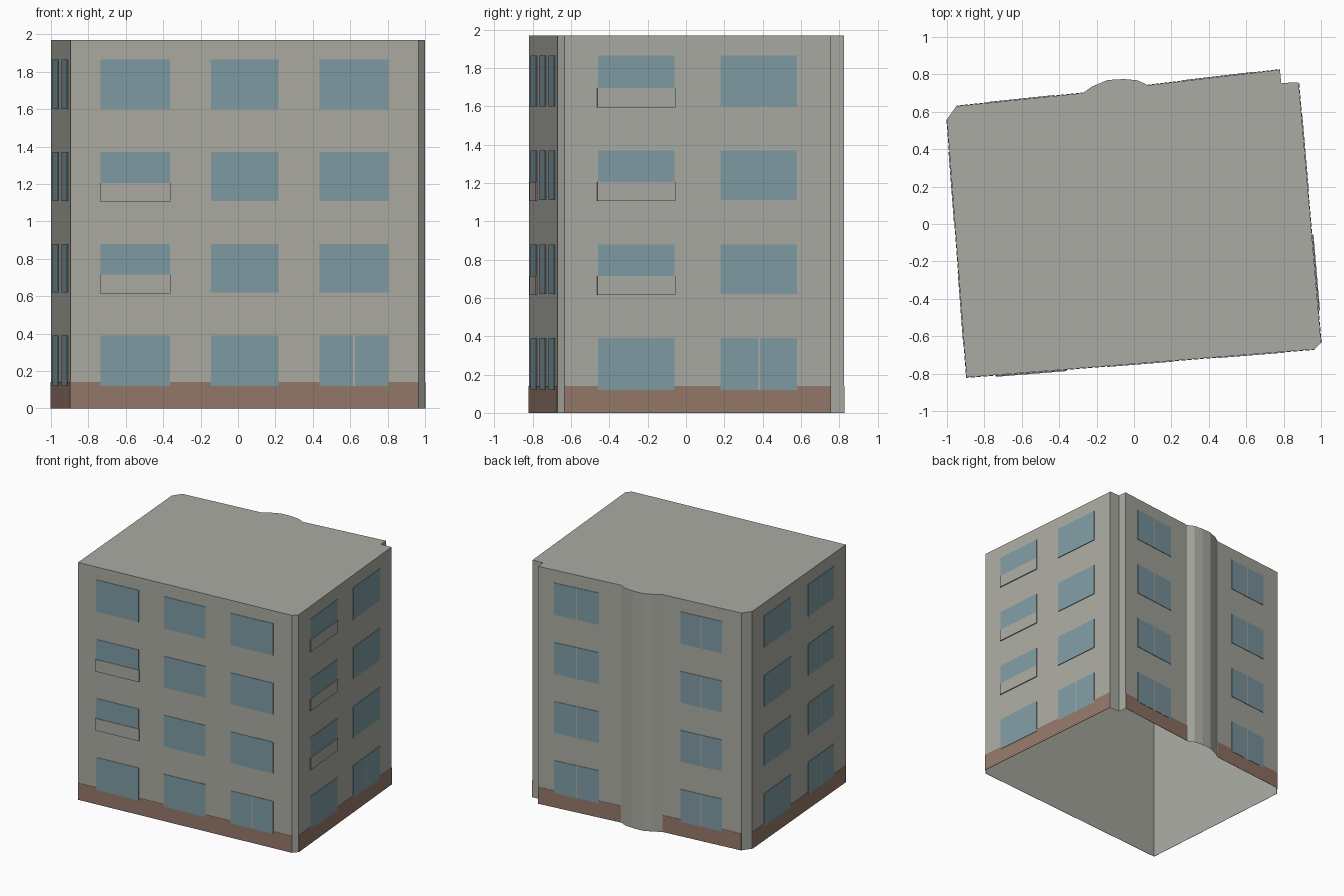
import bpy, bmesh
from mathutils import Vector

cube = bpy.data.objects.get("Cube")
if cube:
    bpy.data.objects.remove(cube, do_unlink=True)


def material(name, rgb):
    m = bpy.data.materials.new(name)
    m.use_nodes = True
    m.diffuse_color = (*rgb, 1)
    m.node_tree.nodes["Principled BSDF"].inputs["Base Color"].default_value = (*rgb, 1)
    return m


plaster = material("plaster_grey", (0.41, 0.41, 0.37))
glass = material("window_blue", (0.21, 0.33, 0.37))
brick = material("plinth_brown", (0.30, 0.19, 0.145))

HEIGHT = 1.97
FLOORS = [(0.12, 0.39), (0.62, 0.88), (1.11, 1.37), (1.60, 1.865)]

# Wall corners, counter-clockwise
front_wall = [Vector((-0.895, -0.82)), Vector((0.965, -0.67))]
right_wall = [Vector((1.0, -0.635)), Vector((0.88, 0.757))]
notch = Vector((0.787, 0.754))
back_wall = [Vector((0.78, 0.825)), Vector((0.075, 0.742))]
bay = [Vector(p) for p in [(0.02, 0.768), (-0.055, 0.775), (-0.14, 0.77), (-0.22, 0.737)]]
back_wall_2 = [Vector((-0.275, 0.70)), Vector((-0.95, 0.63))]
left_wall = [Vector((-1.0, 0.56)), Vector((-0.895, -0.82))]


def mesh_object(name, bm, *mats):
    mesh = bpy.data.meshes.new(name)
    bm.to_mesh(mesh)
    bm.free()
    for m in mats:
        mesh.materials.append(m)
    ob = bpy.data.objects.new(name, mesh)
    bpy.context.collection.objects.link(ob)
    return ob


def prism(bm, outline, z0, z1, bottom=True):
    low = [bm.verts.new((p.x, p.y, z0)) for p in outline]
    top = [bm.verts.new((p.x, p.y, z1)) for p in outline]
    n = len(outline)
    for i in range(n):
        j = (i + 1) % n
        bm.faces.new((low[i], low[j], top[j], top[i]))
    bm.faces.new(top)
    if bottom:
        bm.faces.new(low[::-1])


def slab(bm, wall, axis, c0, c1, z0, z1, depth):
    """Thin plate on a wall between two coordinates along one axis."""
    a, b = wall
    d = b - a
    out = Vector((d.y, -d.x)).normalized()
    p, q = [a + d * ((c - a[axis]) / d[axis]) for c in (c0, c1)]
    if (q - p).dot(d) < 0:
        p, q = q, p
    prism(bm, [p + out * depth, q + out * depth, q + out * 0.001, p + out * 0.001], z0, z1)


# Building shell with flat roof, open underneath
bm = bmesh.new()
prism(bm, front_wall + right_wall + [notch] + back_wall + bay + back_wall_2 + left_wall,
      0, HEIGHT, bottom=False)
mesh_object("building_shell", bm, plaster)

# Plinth along the straight walls
bm = bmesh.new()
for wall, axis in [(front_wall, 0), (right_wall, 1), (back_wall, 0),
                   (back_wall_2, 0), (left_wall, 1)]:
    slab(bm, wall, axis, wall[0][axis], wall[1][axis], 0, 0.14, 0.003)
mesh_object("plinth", bm, brick)

# Window columns: name, wall, axis, extent, floors split in two panes, floors with parapet
EVERY = {0, 1, 2, 3}
COLUMNS = [
    ("front_left_end", front_wall, 0, -0.735, -0.365, set(), {1, 2}),
    ("front_middle", front_wall, 0, -0.145, 0.215, set(), set()),
    ("front_right_end", front_wall, 0, 0.435, 0.805, {0}, set()),
    ("side_near", right_wall, 1, -0.46, -0.06, set(), {1, 2, 3}),
    ("side_far", right_wall, 1, 0.18, 0.58, {0}, set()),
    ("back_one", back_wall, 0, 0.262, 0.643, EVERY, set()),
    ("back_two", back_wall_2, 0, -0.785, -0.43, EVERY, set()),
    ("other_side_far", left_wall, 1, 0.0, 0.385, set(), set()),
    ("other_side_near", left_wall, 1, -0.64, -0.26, EVERY, set()),
]
for name, wall, axis, c0, c1, split, parapets in COLUMNS:
    bm = bmesh.new()
    for i, (z0, z1) in enumerate(FLOORS):
        mid, gap = (c0 + c1) / 2, 0.005
        panes = [(c0, mid - gap), (mid + gap, c1)] if i in split else [(c0, c1)]
        for u, v in panes:
            slab(bm, wall, axis, u, v, z0, z1, 0.005)
        # Plaster strip behind the gap between the panes
    mesh_object("windows_" + name, bm, glass)

    # Mullions where the panes are split
    if split:
        bm = bmesh.new()
        for i in split:
            slab(bm, wall, axis, mid - gap, mid + gap, *FLOORS[i], 0.005)
        mesh_object("mullions_" + name, bm, plaster)

    # Parapet panels in front of the lower part of the windows, brown at the ends
    if parapets:
        bm = bmesh.new()
        for i in parapets:
            z0 = FLOORS[i][0]
            slab(bm, wall, axis, c0 - 0.004, c1 + 0.004, z0 - 0.005, z0 + 0.095, 0.0095)
        bm.normal_update()
        along = (wall[1] - wall[0]).normalized().to_3d()
        for f in bm.faces:
            f.material_index = int(abs(f.normal.dot(along)) > 0.9)
        mesh_object("parapets_" + name, bm, plaster, brick)
